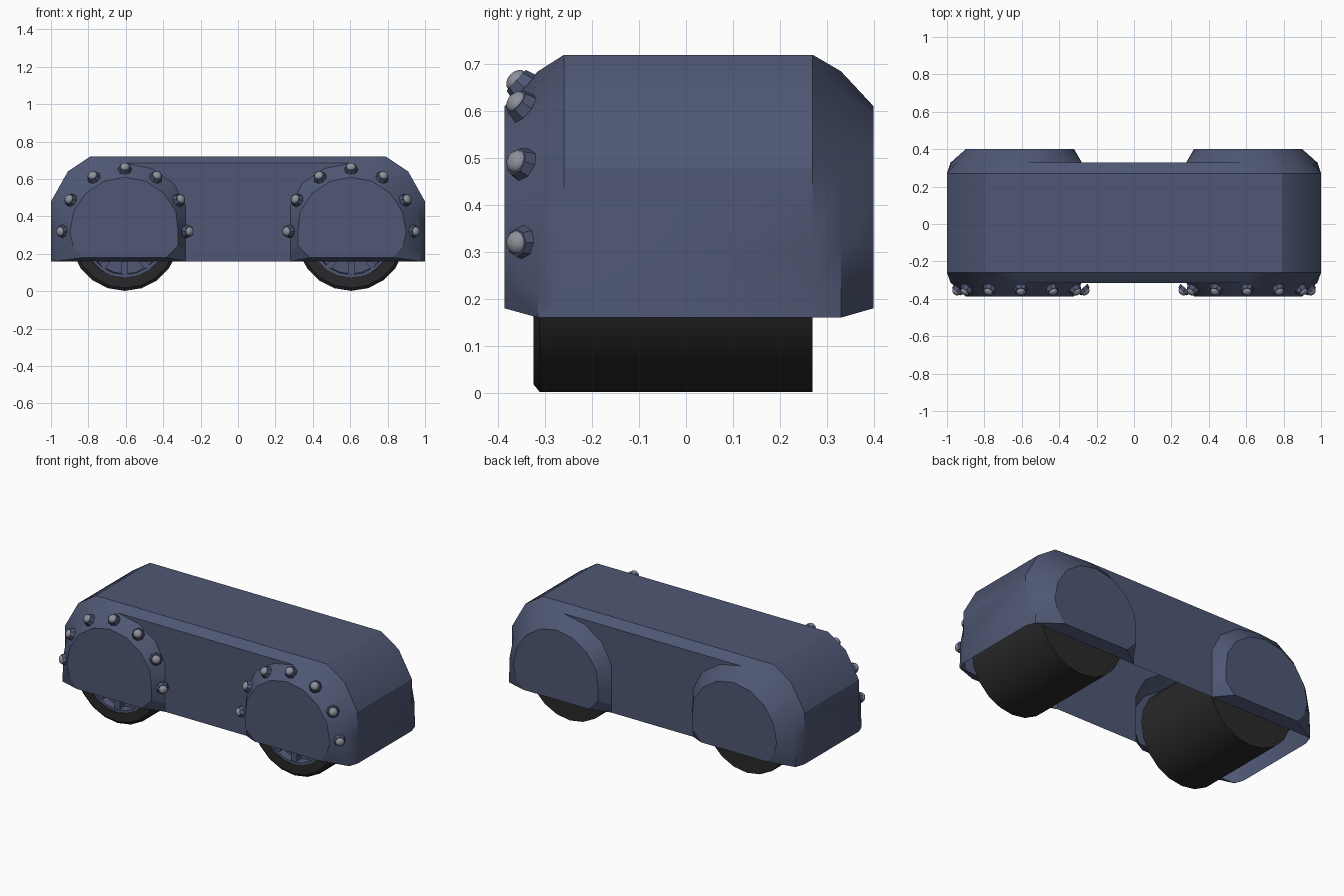
import bpy, bmesh, math
from mathutils import Vector, Matrix

if "Cube" in bpy.data.objects:
    bpy.data.objects.remove(bpy.data.objects["Cube"])

def material(name, rgb):
    m = bpy.data.materials.new(name)
    m.diffuse_color = (*rgb, 1)
    m.use_nodes = True
    m.node_tree.nodes["Principled BSDF"].inputs["Base Color"].default_value = m.diffuse_color
    return m

BLUE = material("slate_blue", (0.078, 0.097, 0.175))
BLACK = material("tyre_black", (0.022, 0.022, 0.024))
GREY = material("bolt_grey", (0.27, 0.28, 0.33))

def finish(name, bm, mat, smooth=None):
    bmesh.ops.remove_doubles(bm, verts=bm.verts, dist=0.0005)
    bmesh.ops.recalc_face_normals(bm, faces=bm.faces)
    me = bpy.data.meshes.new(name)
    bm.to_mesh(me)
    bm.free()
    me.materials.append(mat)
    ob = bpy.data.objects.new(name, me)
    bpy.context.collection.objects.link(ob)
    if smooth:
        bpy.ops.object.select_all(action='DESELECT')
        ob.select_set(True)
        bpy.context.view_layer.objects.active = ob
        bpy.ops.object.shade_smooth_by_angle(angle=math.radians(smooth))
    return ob

CX, CZ = 0.605, 0.315   # centre of the right wheel cover

def arc(r, xmin):
    return [(max(xmin, CX + r * math.cos(math.pi * i / 8)), CZ + r * math.sin(math.pi * i / 8))
            for i in range(9)]

# Right-half outlines, listed from the outer bottom over the top to the inner bottom
cap = [(0.83, 0.18), (0.88, 0.24)] + arc(0.295, 0.32) + [(0.32, 0.245), (0.385, 0.18)]
mid = [(0.98, 0.16), (0.978, 0.21)] + arc(0.37, 0.28) + [(0.28, 0.21), (0.28, 0.16)]
rim = [(1, 0.16), (1, 0.21), (1, 0.315), (1, 0.48), (0.91, 0.64), (0.79, 0.72), (CX, 0.72)]

# Body: a shell that is open underneath
bm = bmesh.new()

def face(pts):
    bm.faces.new([bm.verts.new(p) for p in pts])

def strip(a, ya, b, yb, s, closed=False):
    n = len(a)
    for i in range(n if closed else n - 1):
        j = (i + 1) % n
        face([(s * a[i][0], ya, a[i][1]), (s * a[j][0], ya, a[j][1]),
              (s * b[j][0], yb, b[j][1]), (s * b[i][0], yb, b[i][1])])

for y1, y2, y3 in ((-0.26, -0.315, -0.387), (0.27, 0.33, 0.40)):
    for s in (-1, 1):
        strip(rim, y1, mid[:7], y2, s)            # outer chamfer
        strip(mid, y2, cap, y3, s, closed=True)   # cover flank
        face([(s * x, y3, z) for x, z in cap])    # cover face
    top = [(-CX, 0.72), (CX, 0.72)]
    face([(-CX, y1, 0.72), (CX, y1, 0.72), (CX, y2, mid[6][1]), (-CX, y2, mid[6][1])])
    inner = mid[6:]
    # middle wall between the covers, built as horizontal bands
    for (xa, za), (xb, zb) in zip(inner, inner[1:]):
        face([(-xa, y2, za), (xa, y2, za), (xb, y2, zb), (-xb, y2, zb)])
# end walls and roof
for s in (-1, 1):
    strip(rim, -0.26, rim, 0.27, s)
face([(-CX, -0.26, 0.72), (CX, -0.26, 0.72), (CX, 0.27, 0.72), (-CX, 0.27, 0.72)])
finish("body_shell", bm, BLUE, 28)

# Wheels: long rollers with a spoked front
WZ, SIDES = 0.293, 20

def lathe(bm, profile, cx):
    def ring(r, y):
        return [bm.verts.new((cx + r * math.sin(2 * math.pi * k / SIDES), y,
                              WZ - r * math.cos(2 * math.pi * k / SIDES))) for k in range(SIDES)]
    rings = [ring(r, y) for r, y in profile]
    for a, b in zip(rings, rings[1:]):
        for k in range(SIDES):
            j = (k + 1) % SIDES
            bm.faces.new((a[k], a[j], b[j], b[k]))
    return rings

for side, cx in (("left", -CX), ("right", CX)):
    bm = bmesh.new()
    rings = lathe(bm, [(0.291, 0.27), (0.291, -0.312), (0.275, -0.325), (0.22, -0.325), (0.215, -0.27)], cx)
    bm.faces.new(rings[0])
    finish(side + "_tyre", bm, BLACK, 30)

    bm = bmesh.new()
    rings = lathe(bm, [(0.222, -0.322), (0.205, -0.322), (0.2, -0.275)], cx)
    bm.faces.new(rings[-1])
    rings = lathe(bm, [(0.06, -0.275), (0.06, -0.318)], cx)
    bm.faces.new(rings[-1])
    for k in range(10):   # spokes
        m = (Matrix.Translation((cx, -0.295, WZ)) @ Matrix.Rotation(math.radians(36 * k), 4, 'Y')
             @ Matrix.Translation((0, 0, -0.13)) @ Matrix.Diagonal((0.035, 0.04, 0.16, 1)))
        bmesh.ops.create_cube(bm, size=1, matrix=m)
    finish(side + "_wheel_rim", bm, BLUE)

    # Bolts around the front cover
    for k in range(7):
        t = math.radians(30 * k)
        n = Vector((0.68 * math.cos(t), -0.73, 0.68 * math.sin(t))).normalized()
        p = Vector((cx + 0.335 * math.cos(t), -0.35, 0.32 + 0.335 * math.sin(t)))
        m = Matrix.Translation(p) @ n.to_track_quat('Z', 'Y').to_matrix().to_4x4()
        bm = bmesh.new()
        bmesh.ops.create_cone(bm, cap_ends=True, segments=8, radius1=0.037, radius2=0.03,
                              depth=0.024, matrix=m @ Matrix.Translation((0, 0, 0.004)))
        finish(f"{side}_bolt_washer_{k + 1}", bm, BLUE)
        bm = bmesh.new()
        bmesh.ops.create_uvsphere(bm, u_segments=10, v_segments=8, radius=0.026,
                                  matrix=m @ Matrix.Translation((0, 0, 0.014)) @ Matrix.Diagonal((1, 1, 0.75, 1)))
        finish(f"{side}_bolt_head_{k + 1}", bm, GREY, 40)
